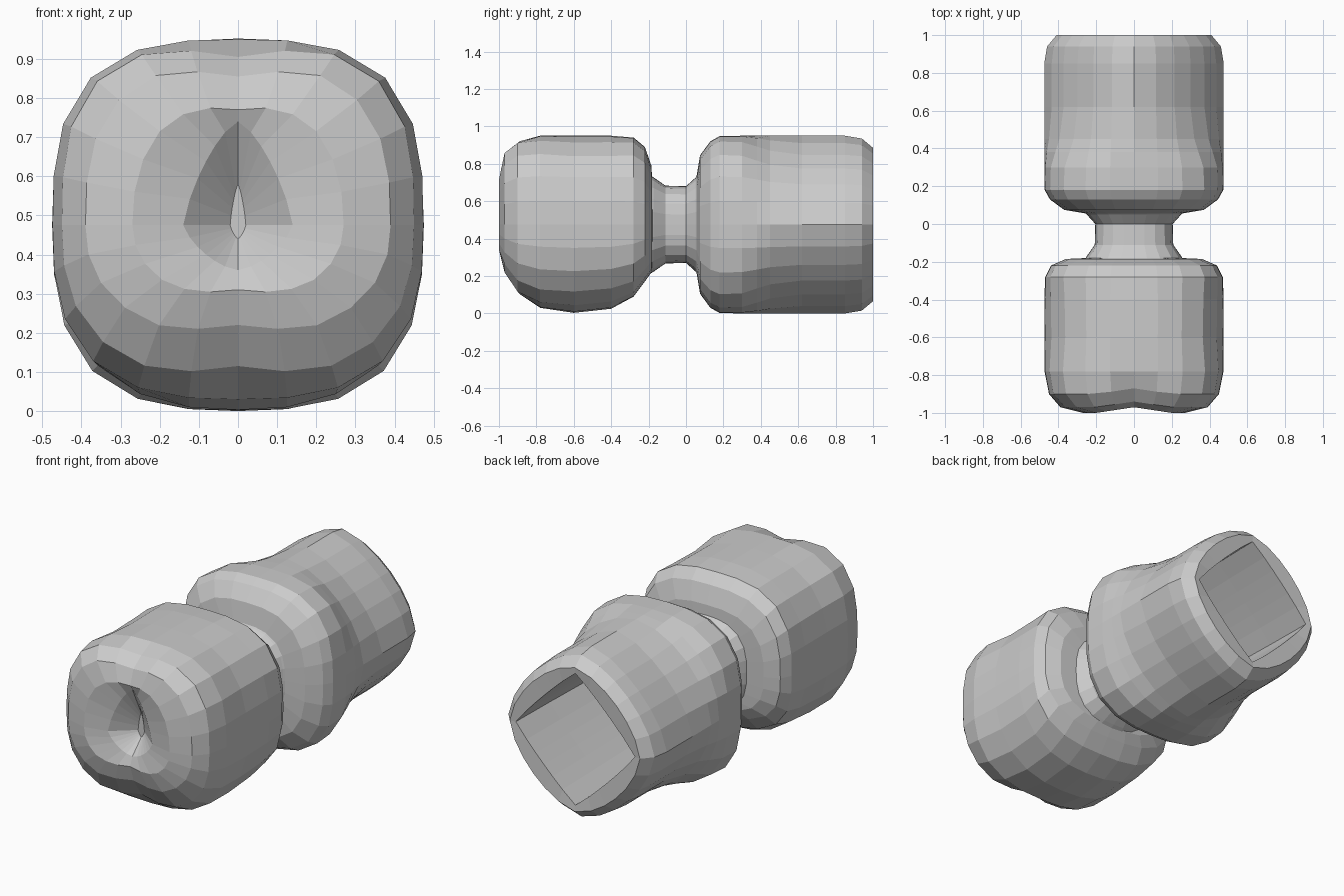
import bpy, bmesh
from math import cos, sin, tau

SEG = 24
ZC = 0.475


def ring_points(y, ex, top, bot, ntop, nbot):
    """Superellipse section; n=1 is a diamond, n=3 a rounded square."""
    pts = []
    for i in range(SEG):
        c, s = cos(tau * i / SEG), sin(tau * i / SEG)
        n = ntop if s >= 0 else nbot
        r = (abs(c) ** n + abs(s) ** n) ** (-1 / n)
        h = top - ZC if s >= 0 else ZC - bot
        # shallow crease running down the middle of the front
        crease = 0.03 * max(0, 1 - abs(ex * r * c) / 0.2) if y < -0.89 else 0
        pts.append((ex * r * c, y + crease, ZC + (h - crease) * r * s))
    return pts


def loft(name, rings):
    bm = bmesh.new()
    loops = [[bm.verts.new(p) for p in ring_points(*r)] for r in rings]
    for a, b in zip(loops, loops[1:]):
        for i in range(SEG):
            j = (i + 1) % SEG
            bm.faces.new((a[i], a[j], b[j], b[i]))
    bm.faces.new(loops[0])
    bm.faces.new(loops[-1])
    bmesh.ops.recalc_face_normals(bm, faces=bm.faces)
    mesh = bpy.data.meshes.new(name)
    bm.to_mesh(mesh)
    bm.free()
    obj = bpy.data.objects.new(name, mesh)
    bpy.context.collection.objects.link(obj)
    return obj


def even(y, e, n):
    return (y, e, ZC + e, ZC - e, n, n)


# Rounded head with a dimple in the front
loft("head", [
    (-0.87, 0.02, 0.58, 0.44, 1.3, 1.3),
    (-0.98, 0.14, 0.77, 0.33, 1.3, 1.3),
    (-1.00, 0.27, 0.80, 0.28, 2.3, 2.1),
    (-0.97, 0.39, 0.885, 0.19, 2.8, 2.3),
    (-0.90, 0.45, 0.935, 0.085, 3.1, 2.6),
    (-0.78, 0.474, 0.95, 0.03, 3.0, 2.8),
    (-0.60, 0.475, 0.952, 0.003, 2.6, 2.5),
    (-0.40, 0.475, 0.95, 0.025, 2.7, 2.5),
    (-0.28, 0.47, 0.94, 0.09, 3.0, 2.9),
    (-0.22, 0.44, 0.89, 0.17, 3.0, 2.9),
    (-0.185, 0.36, 0.79, 0.22, 2.9, 2.8),
    (-0.18, 0.25, 0.70, 0.24, 2.5, 2.5),
])

# Narrow neck joining the two halves
loft("neck", [
    even(-0.22, 0.28, 2.6),
    even(-0.17, 0.25, 2.7),
    even(-0.11, 0.208, 2.9),
    even(0.00, 0.205, 2.9),
    even(0.05, 0.25, 2.7),
    even(0.09, 0.30, 2.6),
])

# Socket: square flange turning into a diamond, hollow at the back
loft("socket", [
    even(0.055, 0.25, 2.6),
    even(0.075, 0.37, 2.8),
    even(0.13, 0.445, 2.9),
    even(0.18, 0.473, 2.9),
    even(0.30, 0.475, 2.7),
    even(0.38, 0.475, 2.1),
    even(0.45, 0.475, 1.75),
    even(0.62, 0.475, 1.5),
    even(0.85, 0.475, 1.5),
    even(0.94, 0.46, 1.55),
    even(1.00, 0.41, 1.55),
    even(0.995, 0.375, 1.08),
    even(0.70, 0.37, 1.08),
    even(0.36, 0.36, 1.08),
])
